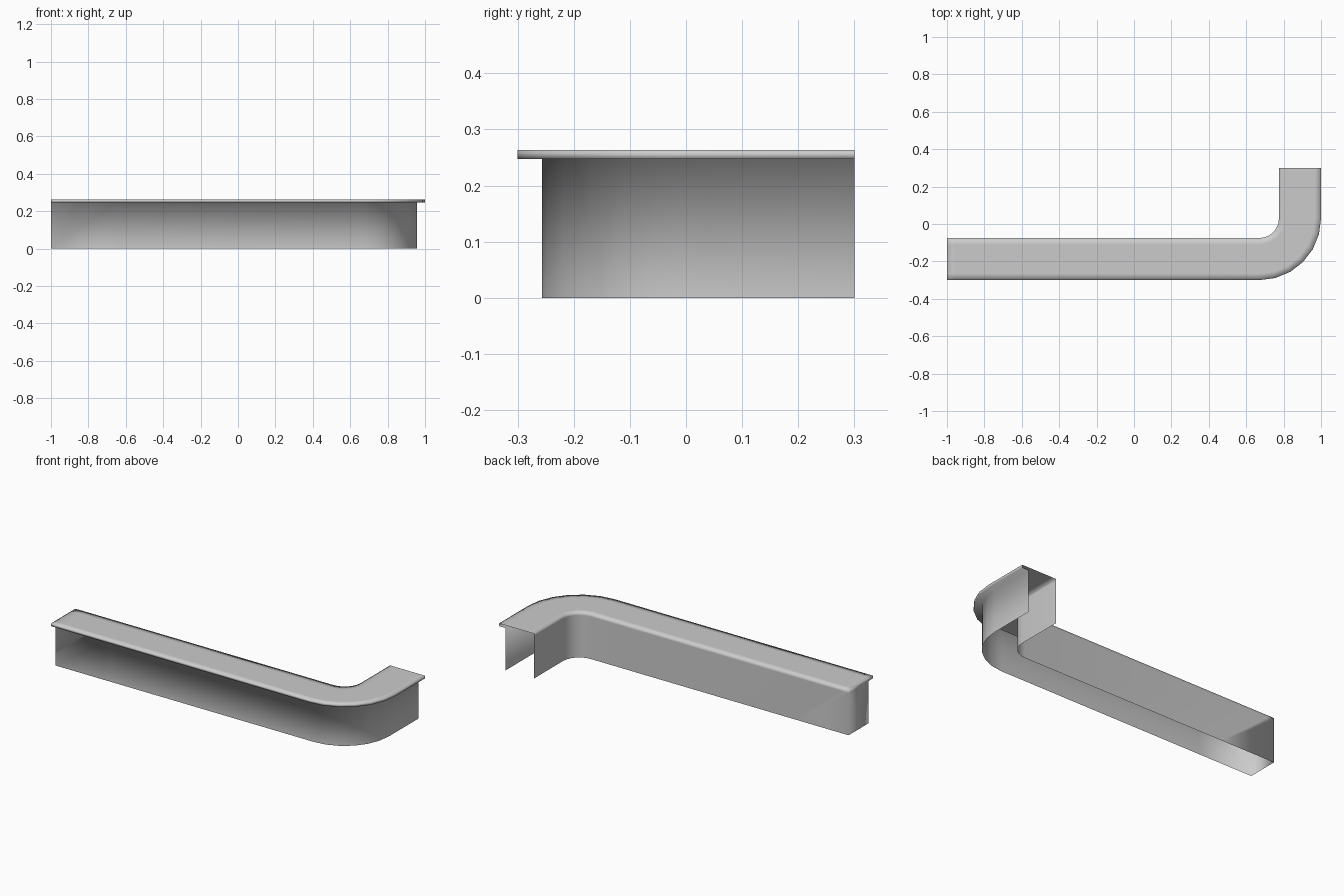
import bpy, bmesh, math

if "Cube" in bpy.data.objects:
    bpy.data.objects.remove(bpy.data.objects["Cube"])

CX, CY = 0.67, 0.03      # centre of the corner bend
ARC_STEPS = 6

# Cross-section of the open-bottomed shell, from front wall over the top to the back wall:
# (distance from bend centre, height, x of the support loop near the left end)
PROFILE = [
    (0.287, 0.0, -0.65),     # front wall foot
    (0.287, 0.247, -0.65),   # front wall top
    (0.33, 0.247, -0.955),   # overhang lip, lower edge
    (0.33, 0.263, -0.955),   # overhang lip, upper edge
    (0.295, 0.263, -0.955),  # worktop border
    (0.14, 0.263, -0.955),   # worktop border
    (0.105, 0.263, -0.955),  # back edge, upper
    (0.105, 0.247, -0.955),  # back edge, lower
    (0.105, 0.0, -0.65),     # back wall foot
]

bm = bmesh.new()


def ring(place):
    return [bm.verts.new((*place(r, loop_x), z)) for r, z, loop_x in PROFILE]


# Straight run, bend and short return
rings = [ring(lambda r, lx: (-1.0, CY - r)),
         ring(lambda r, lx: (lx, CY - r))]
for i in range(ARC_STEPS + 1):
    t = math.pi / 2 * i / ARC_STEPS
    rings.append(ring(lambda r, lx: (CX + r * math.sin(t), CY - r * math.cos(t))))
rings.append(ring(lambda r, lx: (CX + r, 0.30)))

for a, b in zip(rings, rings[1:]):
    for j in range(len(PROFILE) - 1):
        bm.faces.new((a[j], b[j], b[j + 1], a[j + 1]))

# Closed left end: wall panel and worktop edge
e = rings[0]
bm.faces.new((e[0], e[1], e[7], e[8]))
bm.faces.new(e[1:8])

bmesh.ops.recalc_face_normals(bm, faces=bm.faces)
bm.normal_update()
# Make sure the worktop faces up
top = max(bm.faces, key=lambda f: f.calc_center_median().z * 10 + f.calc_area())
if top.normal.z < 0:
    bmesh.ops.reverse_faces(bm, faces=bm.faces)
for f in bm.faces:
    f.smooth = True

mesh = bpy.data.meshes.new("bar_counter")
bm.to_mesh(mesh)
bm.free()
counter = bpy.data.objects.new("bar_counter", mesh)
bpy.context.collection.objects.link(counter)
